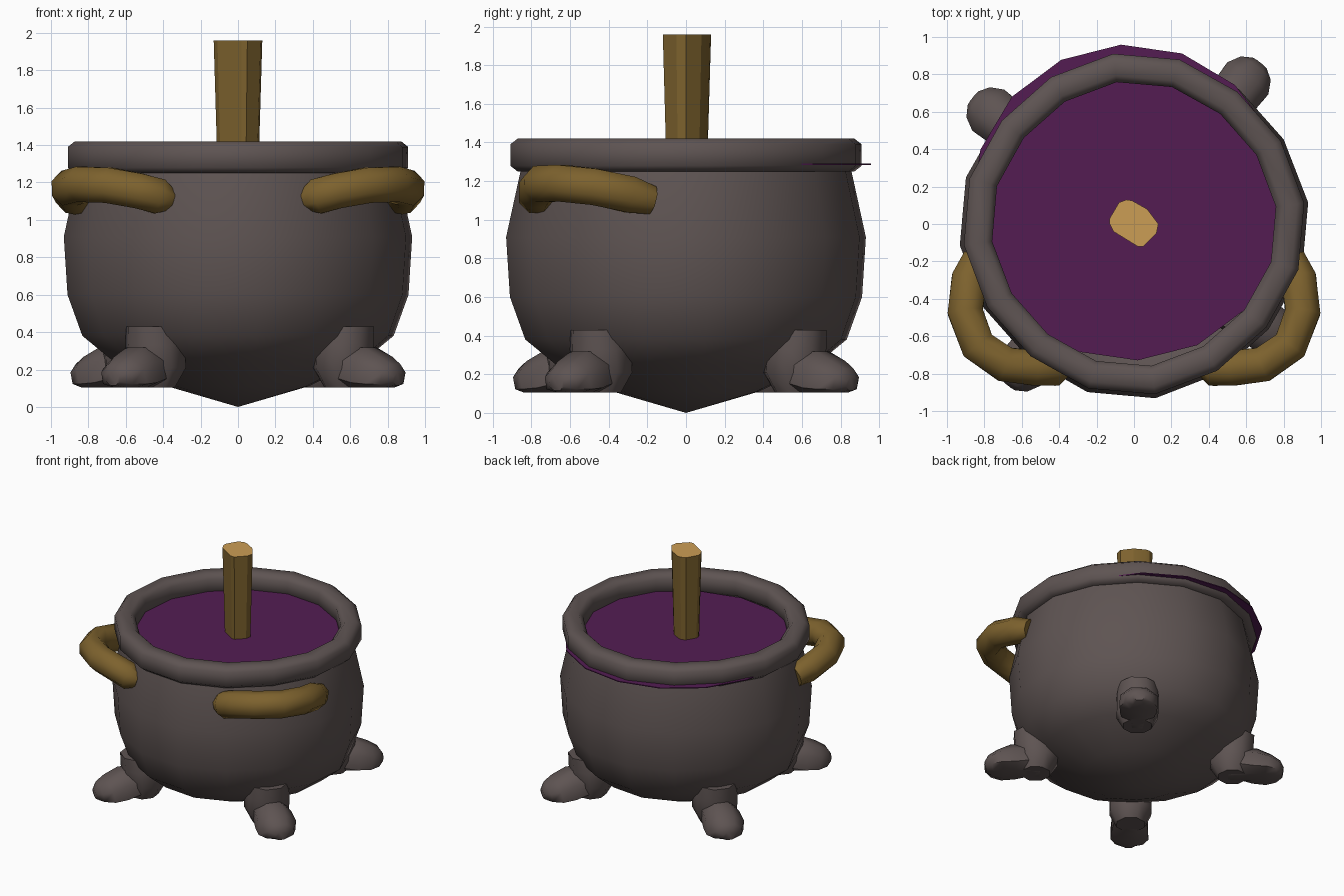
import bpy, bmesh, math
from mathutils import Vector, Matrix

if "Cube" in bpy.data.objects:
    bpy.data.objects.remove(bpy.data.objects["Cube"])


def material(name, rgb):
    m = bpy.data.materials.new(name)
    m.diffuse_color = (*rgb, 1)
    m.use_nodes = True
    m.node_tree.nodes["Principled BSDF"].inputs["Base Color"].default_value = m.diffuse_color
    return m


IRON = material("iron grey", (0.112, 0.088, 0.085))
BRASS = material("brass brown", (0.205, 0.122, 0.027))
CUT_WOOD = material("cut wood tan", (0.60, 0.34, 0.09))
POTION = material("potion purple", (0.088, 0.012, 0.086))


def finish(bm, name, mats, smooth=40):
    bmesh.ops.remove_doubles(bm, verts=bm.verts, dist=1e-4)
    bmesh.ops.recalc_face_normals(bm, faces=bm.faces)
    me = bpy.data.meshes.new(name)
    bm.to_mesh(me)
    bm.free()
    ob = bpy.data.objects.new(name, me)
    bpy.context.collection.objects.link(ob)
    for m in mats:
        me.materials.append(m)
    if smooth:
        bpy.ops.object.select_all(action='DESELECT')
        ob.select_set(True)
        bpy.context.view_layer.objects.active = ob
        bpy.ops.object.shade_smooth_by_angle(angle=math.radians(smooth))
    return ob


def skin(bm, rings, closed=False):
    """Bridge successive rings of equal vertex count with quads."""
    rows = [[bm.verts.new(p) for p in r] for r in rings]
    n = len(rows[0])
    pairs = list(zip(rows, rows[1:] + rows[:1])) if closed else list(zip(rows, rows[1:]))
    for a, b in pairs:
        for i in range(n):
            j = (i + 1) % n
            bm.faces.new((a[i], a[j], b[j], b[i]))
    return rows


def circle(r, z, n=16, phase=7, cx=0, cy=0, squeeze=0.0):
    """Ring of points, optionally pulled in on the diagonals."""
    out = []
    for i in range(n):
        a = math.radians(phase) + math.tau * i / n
        q = r * (1 - squeeze * (1 - math.cos(4 * a)))
        out.append((cx + q * math.cos(a), cy + q * math.sin(a), z))
    return out


def tube(bm, path, radii, n=8):
    """Round tube along a path, capped at both ends."""
    pts = [Vector(p) for p in path]
    rings = []
    for k, p in enumerate(pts):
        t = (pts[min(k + 1, len(pts) - 1)] - pts[max(k - 1, 0)]).normalized()
        side = t.cross(Vector((0, 0, 1))).normalized()
        up = side.cross(t)
        rings.append([p + radii[k] * (side * math.cos(math.tau * (i + .5) / n)
                                      + up * math.sin(math.tau * (i + .5) / n)) for i in range(n)])
    rows = skin(bm, rings)
    bm.faces.new(rows[0])
    bm.faces.new(rows[-1])


# Pot body: turned profile with a pointed bottom
profile = [(0.38, 0.11), (0.68, 0.25), (0.84, 0.38), (0.92, 0.60),
           (0.94, 0.91), (0.865, 1.25), (0.85, 1.30)]
bm = bmesh.new()
rows = skin(bm, [circle(r, z, squeeze=0.015) for r, z in profile])
tip = bm.verts.new((0, 0, 0))
for i in range(16):
    bm.faces.new((tip, rows[0][(i + 1) % 16], rows[0][i]))
finish(bm, "pot_body", [IRON], 60)

# Thick rolled rim
rim = [(0.88, 1.25), (0.918, 1.28), (0.918, 1.39), (0.88, 1.42),
       (0.80, 1.42), (0.765, 1.385), (0.765, 1.28), (0.80, 1.25)]
bm = bmesh.new()
skin(bm, [circle(r, z, squeeze=0.012) for r, z in rim], closed=True)
finish(bm, "pot_rim", [IRON], 60)

# Potion: a flat disc, slightly off centre so its edge pokes through the back left
bm = bmesh.new()
rows = skin(bm, [circle(0.845, z, 16, 3, -0.025, 0.115) for z in (1.29, 1.283)])
for r in rows:
    bm.faces.new(r)
finish(bm, "potion", [POTION], 30)

# Four feet, each a stubby leg with a low rounded toe on a flat sole
leg = [(0.745, 0.43, 0.145), (0.72, 0.33, 0.165), (0.71, 0.21, 0.165), (0.72, 0.105, 0.11)]
toe = [(0.68, 0.19, 0.10), (0.78, 0.20, 0.13), (0.88, 0.185, 0.145), (0.98, 0.17, 0.15),
       (1.05, 0.155, 0.11), (1.09, 0.15, 0.05)]
for k in range(4):
    bm = bmesh.new()
    rows = skin(bm, [circle(w, z, 8, 22.5, r) for r, z, w in leg])
    bm.faces.new(rows[0])
    bm.faces.new(rows[-1])
    tube(bm, [(r, 0, z) for r, z, _ in toe], [w for _, _, w in toe])
    for v in bm.verts:
        if v.co.x > 0.95:
            v.co.z = 0.15 + (v.co.z - 0.15) * 0.75
        v.co.z = max(v.co.z, 0.105)
    bmesh.ops.rotate(bm, verts=bm.verts, matrix=Matrix.Rotation(math.radians(52 + 90 * k), 3, 'Z'))
    finish(bm, f"foot_{k + 1}", [IRON], 50)

# Two curved handles, mirrored left and right
bend = [(0.84, -0.18, 1.10), (0.88, -0.29, 1.13), (0.902, -0.47, 1.17), (0.835, -0.65, 1.19),
        (0.69, -0.75, 1.185), (0.53, -0.77, 1.155), (0.42, -0.77, 1.125), (0.36, -0.75, 1.105)]
for name, s in (("handle_right", 1), ("handle_left", -1)):
    bm = bmesh.new()
    tube(bm, [(s * x, y, z) for x, y, z in bend], [0.08] + [0.102] * 6 + [0.06])
    finish(bm, name, [BRASS], 60)

# Stirring stick: rough-hewn and wider at the top, with a pale cut end
outline = [(-0.04, 0.13), (-0.01, 0.125), (0.07, 0.08), (0.13, 0.0), (0.12, -0.05), (0.05, -0.12),
           (0.02, -0.12), (-0.11, -0.04), (-0.13, 0.0), (-0.13, 0.03), (-0.08, 0.115)]
bm = bmesh.new()
rows = skin(bm, [[(x * f, y * f, z) for x, y in outline] for f, z in ((0.83, 1.22), (1.0, 1.96))])
cap = bm.faces.new(rows[1])
cap.material_index = 1
bm.faces.new(rows[0])
finish(bm, "stirring_stick", [BRASS, CUT_WOOD], 20)
